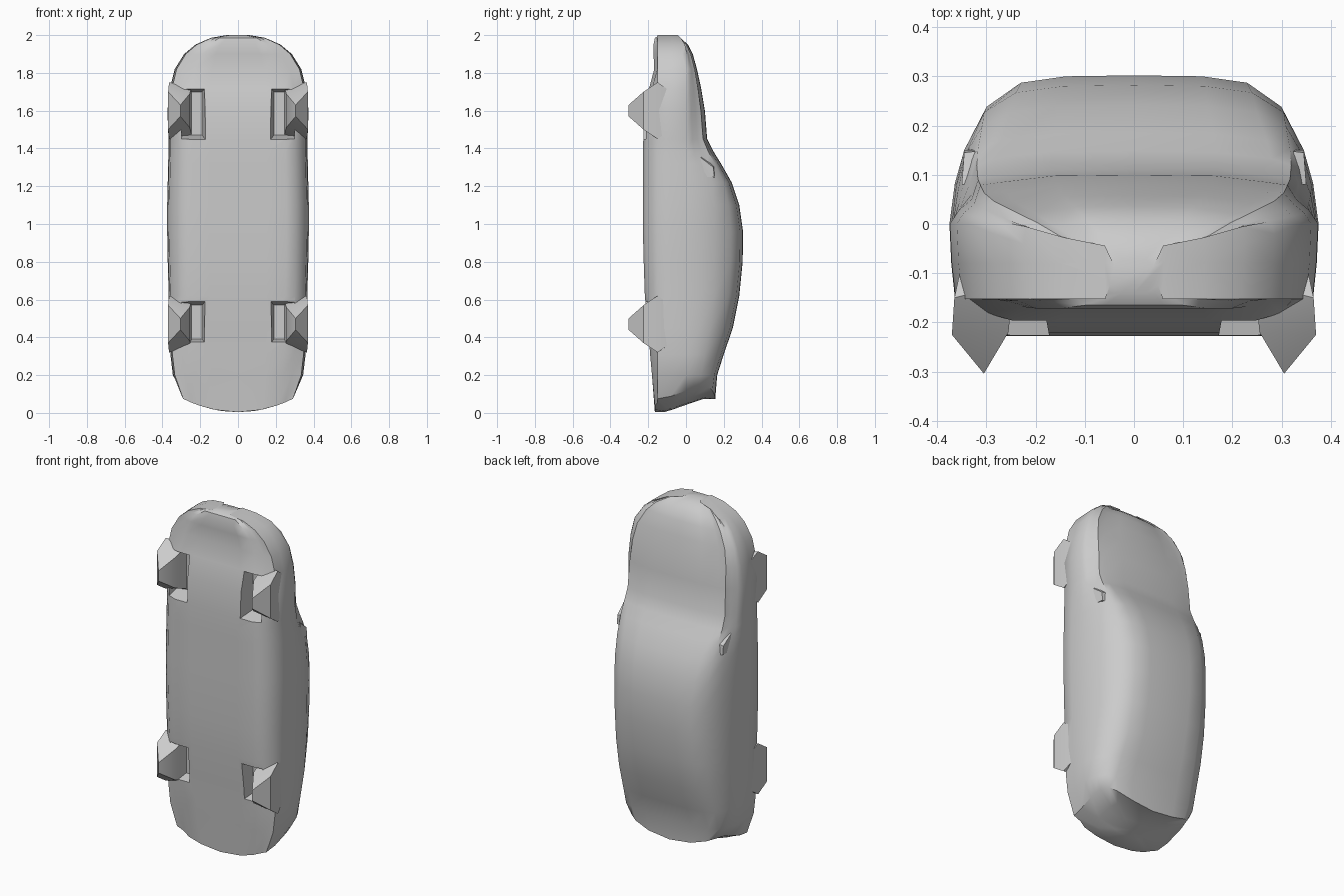
import bpy, bmesh

if "Cube" in bpy.data.objects:
    bpy.data.objects.remove(bpy.data.objects["Cube"])

grey = bpy.data.materials.new("plain grey")
grey.diffuse_color = (0.6, 0.6, 0.6, 1)
grey.use_nodes = True
grey.node_tree.nodes["Principled BSDF"].inputs["Base Color"].default_value = grey.diffuse_color


def finish(name, bm, angle=0.6):
    bmesh.ops.recalc_face_normals(bm, faces=bm.faces)
    me = bpy.data.meshes.new(name)
    bm.to_mesh(me)
    bm.free()
    me.materials.append(grey)
    ob = bpy.data.objects.new(name, me)
    bpy.context.collection.objects.link(ob)
    bpy.ops.object.select_all(action='DESELECT')
    ob.select_set(True)
    bpy.context.view_layer.objects.active = ob
    if angle:
        bpy.ops.object.shade_smooth_by_angle(angle=angle)
    return ob


def hull(name, pts, angle):
    bm = bmesh.new()
    for p in pts:
        bm.verts.new(p)
    out = bmesh.ops.convex_hull(bm, input=bm.verts)
    loose = [v for v in bm.verts if not v.link_faces]
    bmesh.ops.delete(bm, geom=loose, context='VERTS')
    return finish(name, bm, angle)


def section(w, b, s, ws, t, wt):
    """Closed cross-section: floor, sill, flank, shoulder, roof."""
    f = w / 0.365
    half = [(0.15 * f, b), (0.25 * f, b), (0.30 * f, b + 0.015), (0.97 * w, -0.152),
            (0.99 * w, -0.08), (w, min(0.0, s - 0.03)), ((w + ws) / 2 + 0.004, s * 0.55),
            (ws, s), ((ws + wt) / 2 + 0.012, s + (t - s) * 0.58), (wt, t - 0.015),
            (wt * 0.6, t - 0.002)]
    return [(0, b)] + half + [(0, t)] + [(-x, y) for x, y in reversed(half)]


def tail_z(x, y):
    """Rounded, slanted tail panel."""
    return 0.004 + 0.07 * max(0, min(1, (y + 0.11) / 0.2)) + 0.075 * (x / 0.3) ** 2


# body stations: height, width, floor, shoulder y, shoulder width, top y, top width
stations = [
    (0.20, 0.345, -0.180, 0.08, 0.325, 0.165, 0.25),
    (0.31, 0.358, -0.190, 0.10, 0.335, 0.200, 0.24),
    (0.45, 0.365, -0.200, 0.13, 0.340, 0.248, 0.23),
    (0.62, 0.367, -0.218, 0.15, 0.340, 0.282, 0.23),
    (0.80, 0.372, -0.224, 0.15, 0.343, 0.300, 0.23),
    (0.96, 0.375, -0.228, 0.15, 0.345, 0.302, 0.23),
    (1.10, 0.375, -0.228, 0.15, 0.345, 0.282, 0.24),
    (1.22, 0.372, -0.228, 0.14, 0.343, 0.242, 0.25),
    (1.32, 0.370, -0.228, 0.11, 0.340, 0.185, 0.27),
    (1.38, 0.368, -0.228, 0.08, 0.335, 0.148, 0.28),
    (1.45, 0.368, -0.226, 0.06, 0.330, 0.112, 0.28),
    (1.60, 0.374, -0.220, 0.05, 0.330, 0.100, 0.27),
    (1.72, 0.360, -0.195, 0.04, 0.325, 0.080, 0.26),
    (1.82, 0.335, -0.168, 0.03, 0.305, 0.058, 0.24),
    (1.90, 0.285, -0.172, 0.01, 0.260, 0.036, 0.20),
    (1.95, 0.225, -0.172, -0.01, 0.205, 0.010, 0.16),
    (1.985, 0.145, -0.165, -0.05, 0.130, -0.030, 0.10),
    (2.00, 0.060, -0.140, -0.08, 0.050, -0.070, 0.04),
]

# body shell: nested tail rings, then lofted stations, then a small nose cap
bm = bmesh.new()
tail = section(0.30, -0.165, 0.07, 0.29, 0.155, 0.23)
rings = []
for k in (0.3, 0.65, 1.0):
    pts = [(x * k, -0.02 + (y + 0.02) * k) for x, y in tail]
    rings.append([(x, y, tail_z(x, y)) for x, y in pts])
for z, *rest in stations:
    rings.append([(x, y, z) for x, y in section(*rest)])
loops = [[bm.verts.new(p) for p in ring] for ring in rings]
n = len(loops[0])
for a, b in zip(loops, loops[1:]):
    for i in range(n):
        j = (i + 1) % n
        bm.faces.new((a[i], a[j], b[j], b[i]))
bm.faces.new(loops[-1])
hub = bm.verts.new((0, -0.02, tail_z(0, -0.02)))
for i in range(n):
    bm.faces.new((hub, loops[0][i], loops[0][(i + 1) % n]))
body = finish("car_body", bm, None)

# wheel wells cut into the underside, with wedge-shaped tyres standing in them
for end, zc, z0, z1 in (("rear", 0.47, 0.34, 0.62), ("front", 1.60, 1.42, 1.75)):
    for side, sx in (("left", -1), ("right", 1)):
        well = [(sx * x, y, zz) for y, x0, m in ((-0.35, 0.15, 0), (-0.13, 0.19, 0.05))
                for x in (x0, 0.30) for zz in (z0 + m, z1 - m)]
        cutter = hull("well_cutter", well, None)
        cutter.hide_render = True
        mod = body.modifiers.new("well", 'BOOLEAN')
        mod.operation = 'DIFFERENCE'
        mod.solver = 'EXACT'
        mod.object = cutter
        bpy.context.view_layer.objects.active = body
        bpy.ops.object.modifier_apply(modifier=mod.name)
        bpy.data.objects.remove(cutter)

        tyre = [(sx * x, y, zc + d * h + c)
                for x, y, h, c in ((0.305, -0.304, 0.03, 0.0), (0.37, -0.225, 0.10, 0.0),
                                   (0.365, -0.15, 0.15, 0.0), (0.255, -0.22, 0.09, 0.0),
                                   (0.245, -0.12, 0.13, 0.0), (0.35, -0.08, 0.10, 0.0))
                for d in (-1, 1)]
        hull(f"{end}_{side}_tyre", tyre, 0.5)

# soft shading on the shell, crisp at the wells and tail rim
bpy.ops.object.select_all(action='DESELECT')
body.select_set(True)
bpy.context.view_layer.objects.active = body
bpy.ops.object.shade_smooth_by_angle(angle=0.7)

# small door-mirror bumps beside the windscreen base
for side, sx in (("left", -1), ("right", 1)):
    hull(f"{side}_mirror", [(sx * x, y, z) for x, y, z in (
        (0.30, 0.08, 1.24), (0.30, 0.08, 1.38), (0.30, 0.155, 1.24), (0.30, 0.15, 1.31),
        (0.35, 0.08, 1.25), (0.35, 0.08, 1.35), (0.345, 0.15, 1.25), (0.345, 0.145, 1.30))], 0.5)
